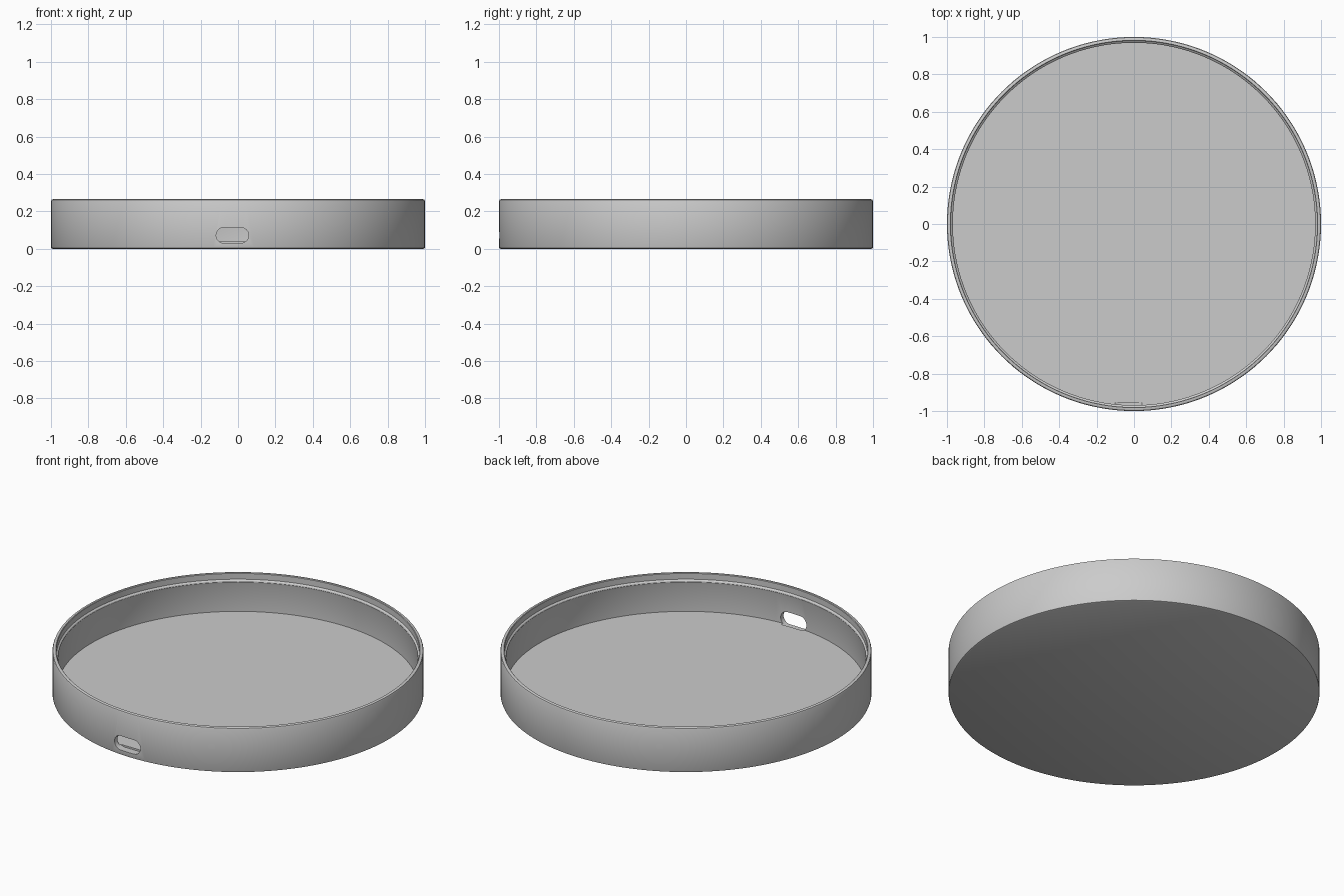
import bpy, bmesh, math

if "Cube" in bpy.data.objects:
    bpy.data.objects.remove(bpy.data.objects["Cube"], do_unlink=True)

SEGMENTS = 144

grey = bpy.data.materials.new("plain grey")
grey.use_nodes = True
colour = (0.6, 0.6, 0.6, 1)
grey.diffuse_color = colour
grey.node_tree.nodes["Principled BSDF"].inputs["Base Color"].default_value = colour


def make_object(name, bm):
    bmesh.ops.recalc_face_normals(bm, faces=bm.faces)
    mesh = bpy.data.meshes.new(name)
    bm.to_mesh(mesh)
    bm.free()
    mesh.materials.append(grey)
    obj = bpy.data.objects.new(name, mesh)
    bpy.context.collection.objects.link(obj)
    return obj


def loft(name, rings):
    """Closed solid through a list of equal rings, capped at both ends."""
    bm = bmesh.new()
    loops = [[bm.verts.new(p) for p in ring] for ring in rings]
    for low, high in zip(loops, loops[1:]):
        for i in range(len(low)):
            j = (i + 1) % len(low)
            bm.faces.new((low[i], low[j], high[j], high[i]))
    bm.faces.new(loops[0])
    bm.faces.new(loops[-1])
    return make_object(name, bm)


def circle(r, z):
    angles = [math.tau * i / SEGMENTS for i in range(SEGMENTS)]
    return [(r * math.cos(a), r * math.sin(a), z) for a in angles]


def slot_ring(x, z, half_length, radius, y, steps=12):
    """Rounded slot outline in the xz plane at depth y."""
    ring = []
    for side in (1, -1):
        for i in range(steps + 1):
            a = -side * math.pi / 2 + math.pi * i / steps
            ring.append((x + side * (half_length - radius) + radius * math.cos(a),
                         y, z + radius * math.sin(a)))
    return ring


# Round tray: base, rounded outer edges, lip with a sloped ledge inside, floor
profile = [
    (0.992, 0), (0.998, 0.003), (1, 0.008),
    (1, 0.255), (0.997, 0.262), (0.99, 0.265),
    (0.982, 0.265), (0.979, 0.262), (0.979, 0.228),
    (0.971, 0.222), (0.969, 0.216), (0.972, 0.207),
    (0.972, 0.04)]
tray = loft("tray", [circle(r, z) for r, z in profile])

# Cable slot through the front wall
cutter = loft("slot_cutter", [slot_ring(-0.03, 0.072, 0.087, 0.042, y)
                              for y in (-1.1, -0.955)])
cutter.hide_render = True
cut = tray.modifiers.new("cable slot", "BOOLEAN")
cut.operation = "DIFFERENCE"
cut.solver = "EXACT"
cut.object = cutter

# Bake the cut, then drop the cutter
bpy.ops.object.select_all(action="DESELECT")
tray.select_set(True)
bpy.context.view_layer.objects.active = tray
bpy.ops.object.modifier_apply(modifier=cut.name)
bpy.data.objects.remove(cutter, do_unlink=True)
bpy.ops.object.shade_smooth_by_angle(angle=math.radians(30))
